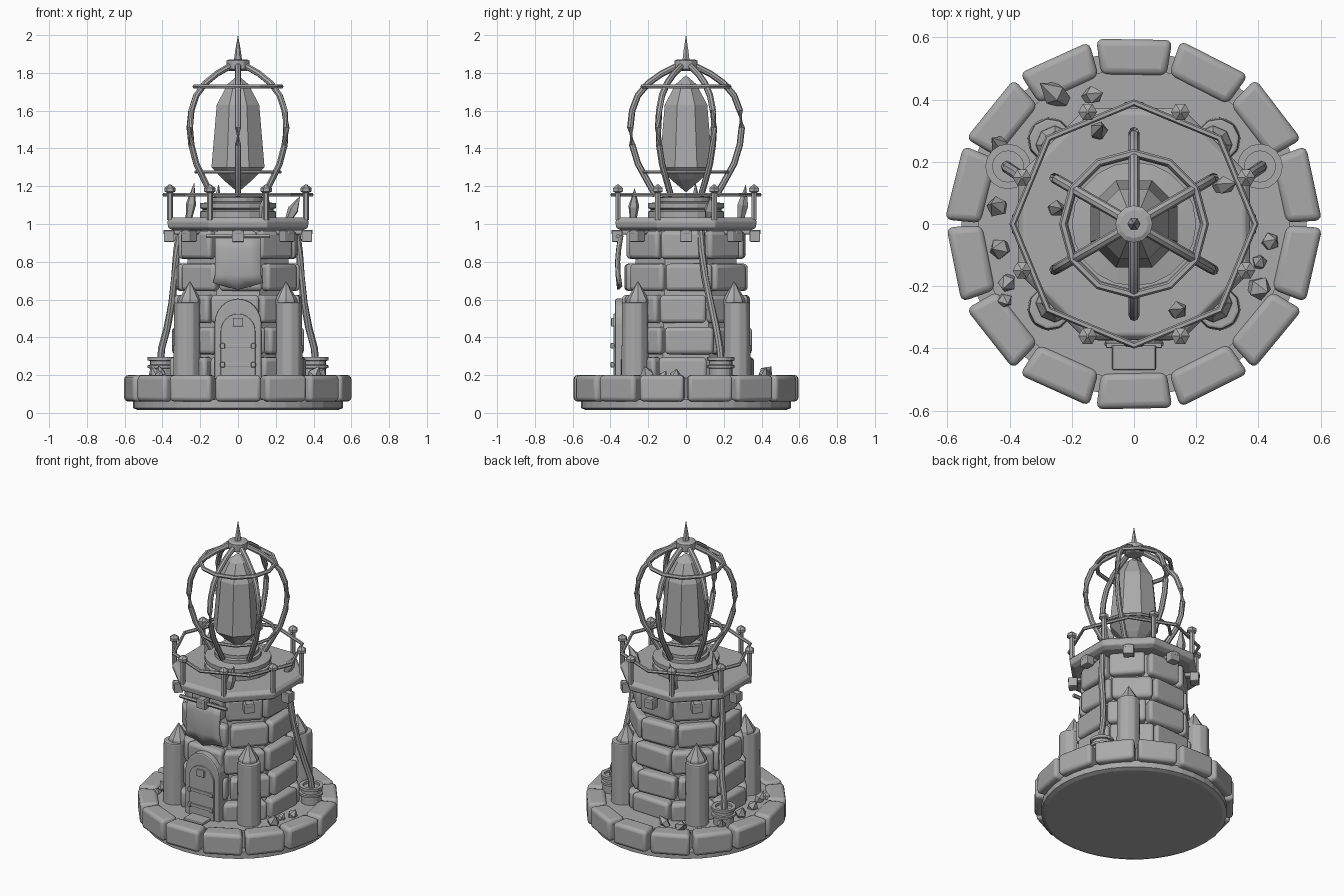
import bpy, bmesh, math, random
from math import sin, cos, pi, radians
from mathutils import Matrix, Vector

if "Cube" in bpy.data.objects:
    bpy.data.objects.remove(bpy.data.objects["Cube"])

random.seed(4)
stone = bpy.data.materials.new("grey_stone")
stone.diffuse_color = (0.4, 0.4, 0.4, 1)
stone.use_nodes = True
stone.node_tree.nodes["Principled BSDF"].inputs["Base Color"].default_value = stone.diffuse_color


def finish(name, bm, bevel=0, segs=2, smooth=False):
    bmesh.ops.recalc_face_normals(bm, faces=bm.faces)
    me = bpy.data.meshes.new(name)
    bm.to_mesh(me)
    bm.free()
    me.materials.append(stone)
    ob = bpy.data.objects.new(name, me)
    bpy.context.collection.objects.link(ob)
    if bevel:
        mod = ob.modifiers.new("bevel", 'BEVEL')
        mod.width, mod.segments, mod.limit_method = bevel, segs, 'ANGLE'
    if smooth:
        bpy.ops.object.select_all(action='DESELECT')
        ob.select_set(True)
        bpy.context.view_layer.objects.active = ob
        bpy.ops.object.shade_smooth_by_angle(angle=radians(40))
    return ob


def box(bm, loc, size, angle=0, taper=1.0):
    """Box whose local +x points along angle; taper narrows its inner end."""
    vs = bmesh.ops.create_cube(bm, size=1)['verts']
    for v in vs:
        if v.co.x < 0:
            v.co.y *= taper
    bmesh.ops.transform(bm, verts=vs, matrix=Matrix.Translation(loc)
                        @ Matrix.Rotation(angle, 4, 'Z') @ Matrix.Diagonal((*size, 1)))


def polar(r, a, z):
    return Vector((r * cos(a), r * sin(a), z))


def lathe(bm, profile, sides, loc=(0, 0, 0), turn=0):
    """Closed solid of revolution from (radius, height) pairs."""
    rings = [[bm.verts.new(Vector(loc) + polar(r, turn + 2 * pi * i / sides, z))
              for i in range(sides)] for r, z in profile]
    for a, b in zip(rings, rings[1:]):
        for i in range(sides):
            j = (i + 1) % sides
            bm.faces.new((a[i], a[j], b[j], b[i]))
    bm.faces.new(rings[0])
    bm.faces.new(rings[-1])


def turned(name, profile, sides, loc=(0, 0, 0), turn=0, bevel=0, smooth=False):
    bm = bmesh.new()
    lathe(bm, profile, sides, loc, turn)
    return finish(name, bm, bevel, 2, smooth)


def tube(name, paths, radius, sides=6, closed=False):
    """Round bars swept along point lists."""
    bm = bmesh.new()
    for pts in paths:
        n, rings = len(pts), []
        for k, p in enumerate(pts):
            a = pts[k - 1] if k or closed else p
            b = pts[(k + 1) % n] if k < n - 1 or closed else p
            t = (b - a).normalized()
            u = t.cross(Vector((0, 0, 1)))
            u = u.normalized() if u.length > .01 else Vector((1, 0, 0))
            w = t.cross(u)
            rings.append([bm.verts.new(p + radius * (u * cos(2 * pi * i / sides) + w * sin(2 * pi * i / sides)))
                          for i in range(sides)])
        for k in range(n if closed else n - 1):
            a, b = rings[k], rings[(k + 1) % n]
            for i in range(sides):
                j = (i + 1) % sides
                bm.faces.new((a[i], a[j], b[j], b[i]))
        if not closed:
            bm.faces.new(rings[0])
            bm.faces.new(rings[-1])
    return finish(name, bm, smooth=sides > 6)


def ring(r, z, n, turn=0):
    return [polar(r, turn + 2 * pi * i / n, z) for i in range(n)]


# Base slab, inner floor and ring of kerb stones
turned("base_slab", [(.53, .015), (.555, .025), (.555, .07), (.5, .07), (.5, .185)], 40)
bm = bmesh.new()
for i in range(14):
    a = pi / 2 + 2 * pi * i / 14
    box(bm, polar(.536, a, .13), (.115, .245, .14), a + random.uniform(-.03, .03), .86)
finish("kerb_stones", bm, .022, 3, True)

# Tower core and courses of rounded stones
turned("tower_core", [(.325, .18), (.28, .98)], 8, turn=pi / 8)
bm = bmesh.new()
for c, (z0, z1) in enumerate([(.17, .295), (.31, .455), (.475, .625), (.645, .79), (.815, .965)]):
    face = .355 - .011 * c
    for i in range(8):
        a = i * pi / 4 + (.05 if c % 2 else -.05)
        box(bm, polar(face - .05, a, (z0 + z1) / 2),
            (.1, face * .77 + random.uniform(-.015, .01), z1 - z0), a, .8)
finish("tower_stones", bm, .022, 3, True)

# Corner buttresses with pointed caps
for i in range(4):
    a = pi / 4 + i * pi / 2
    turned("buttress", [(.074, .17), (.07, .585)], 10, polar(.382, a, 0), a, .008)
    turned("buttress_cap", [(.063, .575), (.06, .6), (.002, .695)], 8, polar(.36, a, 0), a)


# Arched door: outer frame, inner panel, straps, peephole and step
def arch(name, half, z0, spring, top, y0, y1, bevel):
    bm = bmesh.new()
    pts = [(half, z0)] + [(half * cos(pi * k / 12), spring + (top - spring) * sin(pi * k / 12))
                          for k in range(13)] + [(-half, z0)]
    f = bm.faces.new([bm.verts.new((x, y1, z)) for x, z in pts])
    ext = bmesh.ops.extrude_face_region(bm, geom=[f])
    for v in ext['geom']:
        if isinstance(v, bmesh.types.BMVert):
            v.co.y = y0
    return finish(name, bm, bevel)


arch("door_frame", .125, .17, .47, .605, -.375, -.25, .01)
arch("door_panel", .092, .18, .43, .525, -.385, -.3, .004)
bm = bmesh.new()
for z in (.255, .355):
    box(bm, (0, -.386, z), (.19, .014, .02))
    for x in (-.08, .08):
        box(bm, (x, -.39, z), (.02, .018, .028))
box(bm, (0, -.386, .48), (.055, .02, .045))
finish("door_fittings", bm, .004)
bm = bmesh.new()
box(bm, (0, -.42, .185), (.14, .1, .03))
finish("door_step", bm, .006)

# Hanging banner and its rod
bm = bmesh.new()
grid = [[bm.verts.new((x * (.12 + .012 * (z < .72)), -.352 - .016 * sin((.93 - z) * 11) - .008 * cos(x * 7),
                       z - (.018 * cos(x * 3) if z < .68 else 0))) for x in (-1, -.5, 0, .5, 1)]
        for z in (.94, .87, .8, .73, .67)]
for a, b in zip(grid, grid[1:]):
    for k in range(4):
        bm.faces.new((a[k], a[k + 1], b[k + 1], b[k]))
banner = finish("banner", bm, smooth=True)
banner.modifiers.new("thickness", 'SOLIDIFY').thickness = .012
tube("banner_rod", [[Vector((-.17, -.36, .935)), Vector((.17, -.36, .935))]], .012)

# Platform, corbels and tie beams under it
turned("platform", [(.37, .965), (.4, .98), (.405, 1.015), (.385, 1.035)], 8, turn=pi / 8, bevel=.006)
bm = bmesh.new()
for i in range(8):
    a = i * pi / 4
    box(bm, polar(.335, a, .957), (.12, .04, .025), a)
    box(bm, polar(.365, a, .935), (.055, .065, .06), a)
finish("corbels", bm, .006)

# Railing: posts with faceted knobs, and the rail
bm = bmesh.new()
for i in range(8):
    p = polar(.39, pi / 8 + i * pi / 4, 0)
    lathe(bm, [(.016, 1.02), (.016, 1.165), (.03, 1.172), (.03, 1.19), (.004, 1.21)], 6, p)
finish("rail_posts", bm)
tube("rail", [ring(.39, 1.155, 8)], .011, closed=True)

# Lantern pedestal
turned("pedestal", [(.2, 1.03), (.2, 1.065), (.185, 1.075), (.2, 1.085), (.2, 1.11), (.14, 1.118),
                    (.14, 1.14), (.125, 1.145), (.125, 1.165)], 20)

# Cage ribs, hoops, cap and spike
rib = [(.16, 1.15), (.2, 1.22), (.255, 1.32), (.285, 1.42), (.295, 1.51), (.285, 1.6),
       (.255, 1.68), (.2, 1.745), (.13, 1.795), (.05, 1.835)]
tube("cage_ribs", [[polar(r, pi / 2 + i * pi / 3, z) for r, z in rib] for i in range(6)], .017, 8)
tube("upper_hoop", [ring(.228, 1.728, 12)], .013, closed=True)
tube("lower_hoop", [ring(.222, 1.275, 12)], .01, closed=True)
turned("cage_cap", [(.045, 1.81), (.06, 1.82), (.06, 1.865), (.045, 1.872)], 12)
turned("spike", [(.022, 1.86), (.016, 1.91), (.0005, 2.0)], 6)

# Lamp crystal
turned("lamp_crystal", [(.003, 1.17), (.085, 1.235), (.152, 1.3), (.122, 1.63), (.06, 1.74), (.003, 1.785)],
       8, turn=pi / 8)

# Side ropes dropping into small tubs
for s in (-1, 1):
    tube("rope", [[Vector((s * x, y, z)) for x, y, z in
                   ((.31, .08, .97), (.325, .085, .85), (.335, .1, .72), (.35, .13, .58),
                    (.375, .16, .45), (.405, .18, .34), (.41, .185, .26))]], .019, 8)
    turned("tub", [(.062, .18), (.062, .235), (.073, .238), (.073, .252), (.062, .255), (.062, .275),
                   (.073, .278), (.073, .295), (.05, .295), (.05, .28)], 16, (s * .405, .185, 0))

# Loose crystal shards: foot x, y, z, length, width, lean x, lean y
shards = [(-.43, .05, .18, .08, .035, -.4, .2), (-.42, -.08, .18, .07, .035, -.6, 0),
          (-.4, -.18, .18, .08, .03, -.3, -.4), (-.42, -.24, .18, .05, .025, .3, -.4),
          (.43, -.06, .18, .06, .03, .5, .2), (.39, -.2, .18, .08, .04, .6, -.3),
          (.4, -.13, .18, .05, .025, .3, .6), (-.23, .4, .18, .11, .04, -1.1, .8),
          (-.15, .41, .18, .08, .03, .8, .2), (-.42, .24, .18, .09, .03, -.5, .5),
          (-.26, .05, 1.03, .19, .028, .15, 0), (.13, -.28, 1.03, .16, .03, .2, .05),
          (-.12, .29, 1.03, .18, .03, .1, .15), (.27, .12, 1.03, .13, .03, .5, .1)]
for x, y, z, length, w, lx, ly in shards:
    ob = turned("shard", [(w * .6, -.01), (w, length * .4), (.001, length)], 5)
    ob.rotation_euler = Vector((lx, ly, 1)).to_track_quat('Z', 'Y').to_euler()
    ob.location = (x, y, z)
